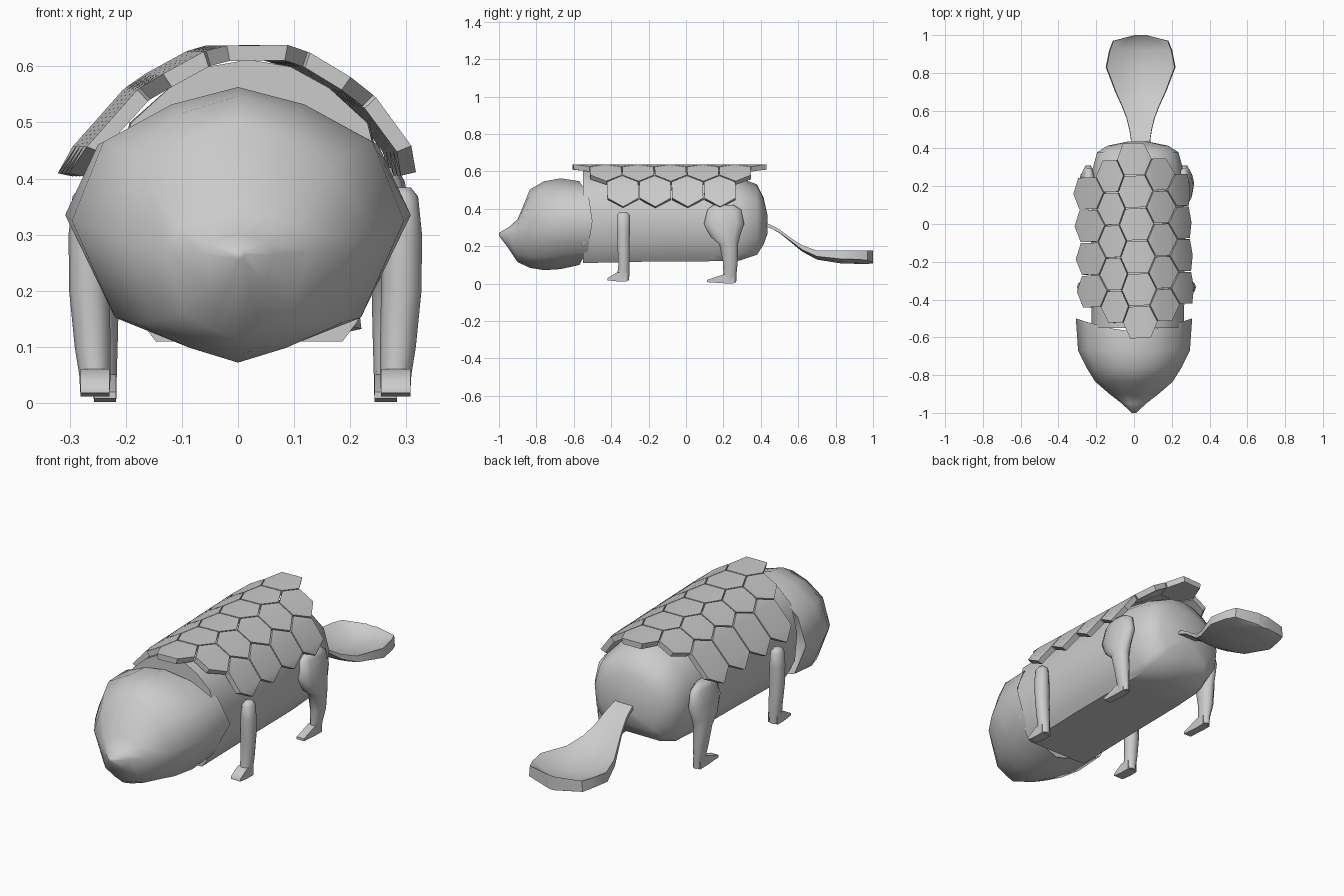
import bpy, bmesh, math
from mathutils import Vector

if "Cube" in bpy.data.objects:
    bpy.data.objects.remove(bpy.data.objects["Cube"])

grey = bpy.data.materials.new("plain_grey")
grey.diffuse_color = (0.6, 0.6, 0.6, 1)
grey.use_nodes = True
grey.node_tree.nodes["Principled BSDF"].inputs["Base Color"].default_value = grey.diffuse_color


def finish(bm, name, smooth=35):
    bmesh.ops.recalc_face_normals(bm, faces=bm.faces[:])
    me = bpy.data.meshes.new(name)
    bm.to_mesh(me)
    bm.free()
    ob = bpy.data.objects.new(name, me)
    bpy.context.collection.objects.link(ob)
    me.materials.append(grey)
    bpy.ops.object.select_all(action='DESELECT')
    ob.select_set(True)
    bpy.context.view_layer.objects.active = ob
    bpy.ops.object.shade_smooth_by_angle(angle=math.radians(smooth))
    return ob


def loft(bm, rings):
    """Skin equal-length rings of points and cap both ends."""
    vs = [[bm.verts.new(p) for p in r] for r in rings]
    n = len(rings[0])
    for a, b in zip(vs, vs[1:]):
        for i in range(n):
            j = (i + 1) % n
            bm.faces.new((a[i], a[j], b[j], b[i]))
    bm.faces.new(vs[0])
    bm.faces.new(vs[-1][::-1])


def mirrored(half):
    """Close a half profile that runs from top centre to bottom centre."""
    return half + [(-x, z) for x, z in half[-2:0:-1]]


# Body: flat-bottomed barrel with a rounded rear
section = mirrored([(0, 1), (.3, .95), (.58, .8), (.86, .55), (1, 0), (.95, -.55), (.78, -.87),
                    (.68, -1), (0, -1)])
bm = bmesh.new()
loft(bm, [[(.02 + x * w, y, (lo + hi) / 2 + z * (hi - lo) / 2) for x, z in section]
          for y, w, lo, hi in [(-.55, .245, .11, .612), (-.2, .248, .118, .61), (.15, .245, .12, .595),
                               (.29, .24, .125, .565), (.38, .215, .155, .53),
                               (.415, .16, .21, .46), (.437, .05, .27, .36)]])
finish(bm, "body", 50)

# Head: blunt pointed snout, back rim swept rearward at the sides, hollow behind
section = mirrored([(0, 1), (.4, .87), (.81, .59), (1, 0), (.74, -.7), (.34, -.89), (0, -1)])
bm = bmesh.new()
rings = []
for y, w, lo, mid, hi, sweep in [(-1, .012, .256, .265, .272, 0), (-.95, .065, .19, .265, .3, 0),
                                 (-.9, .13, .115, .27, .345, 0), (-.835, .205, .085, .29, .503, 0),
                                 (-.76, .252, .072, .31, .547, 0), (-.67, .296, .078, .325, .563, 0),
                                 (-.57, .308, .1, .335, .548, .07), (-.63, .25, .14, .335, .5, .03)]:
    rings.append([(x * w, y + sweep * abs(x) ** 1.5, mid + z * ((hi - mid) if z > 0 else (mid - lo)))
                  for x, z in section])
loft(bm, rings)
finish(bm, "head", 65)

# Shell: hexagonal plates wrapped over an arch, slightly turned about the vertical
# arch rows: distance in plate sides, sideways offset, height
ARCH = {1: [(0, 0, .638), (.5, .057, .638), (1, .097, .625), (2, .172, .58), (2.5, .218, .546),
            (3.5, .283, .457), (4, .294, .408)],
        -1: [(0, 0, .638), (.5, .055, .637), (1, .09, .627), (2, .165, .586), (2.5, .205, .56),
             (3.5, .298, .455), (4, .328, .406)]}
SIDE, PITCH, THICK, GAP = .1, .173, .028, .965


def on_arch(u, y, depth):
    s = 1 if u >= 0 else -1
    rows = ARCH[s]
    for (u0, x0, z0), (u1, x1, z1) in zip(rows, rows[1:]):
        if abs(u) <= u1 + 1e-6:
            t = (abs(u) - u0) / (u1 - u0)
            x, z = s * (x0 + t * (x1 - x0)), z0 + t * (z1 - z0)
            break
    inward = Vector((-x, 0, .34 - z)).normalized() * depth
    return Vector((.011 - .037 * y + x, y + .037 * x, z)) + inward


for name, col, count in [("shell_lower_left", -2, 4), ("shell_upper_left", -1, 5), ("shell_top", 0, 6),
                         ("shell_upper_right", 1, 5), ("shell_lower_right", 2, 4)]:
    bm = bmesh.new()
    for k in range(count):
        cy = -.088 + (k - (count - 1) / 2) * PITCH
        layers = []
        for depth in (0, THICK):
            layers.append([bm.verts.new(on_arch(col * 1.5 + GAP * math.cos(i * math.pi / 3),
                                                cy + GAP * SIDE * math.sin(i * math.pi / 3), depth))
                           for i in range(6)])
        for v in layers:  # flat middle with a bent tip on each side
            for f in ((1, 2, 4, 5), (0, 1, 5), (2, 3, 4)):
                bm.faces.new([v[i] for i in f])
        for i in range(6):
            j = (i + 1) % 6
            bm.faces.new((layers[0][i], layers[0][j], layers[1][j], layers[1][i]))
    finish(bm, name, 35)

# Legs: rounded columns, rear pair with wide hips; wedge feet pointing forward
# rows: z, centre y, half depth, centre x, half width
front = [(.384, -.335, .018, .28, .015), (.368, -.335, .036, .28, .028), (.3, -.335, .037, .28, .035),
         (.2, -.334, .034, .278, .036), (.1, -.332, .031, .272, .032), (.05, -.335, .034, .268, .028),
         (.016, -.337, .034, .268, .026)]
rear = [(.42, .2, .06, .25, .02), (.395, .205, .095, .252, .032), (.32, .203, .113, .256, .042),
        (.25, .21, .082, .262, .043), (.21, .228, .053, .264, .039), (.12, .237, .042, .26, .033),
        (.05, .235, .037, .252, .023), (.006, .235, .035, .25, .02)]
for name, rows, toe in [("front_leg", front, -.42), ("rear_leg", rear, .113)]:
    for s, side in [(1, "right"), (-1, "left")]:
        bm = bmesh.new()
        loft(bm, [[(.013 + s * (x + w * math.cos(a)), y + d * math.sin(a), z)
                   for a in (i * math.pi / 5 for i in range(10))] for z, y, d, x, w in rows])
        z, y, d, x, w = rows[-1]
        loft(bm, [[(.013 + s * (x + w * u), yy, zz) for u, zz in
                   [(-1, low), (1, low), (1, top), (-1, top)]]
                  for yy, low, top in [(toe, z + .002, z + .014), (y - .03, z - .004, z + .045),
                                       (y + .02, z - .004, z + .045)]])
        finish(bm, f"{name}_{side}", 60)

# Tail: thin neck widening to a scooped paddle with a raised rim all round
# rows: y, bottom z, half width, rim rise of underside, rim top z, floor z
rows = [(.41, .31, .05, 0, .33, .33), (.45, .298, .052, 0, .316, .316), (.5, .27, .06, .002, .29, .288),
        (.56, .222, .075, .006, .244, .24), (.62, .172, .098, .01, .206, .192),
        (.7, .128, .135, .018, .176, .15), (.83, .107, .185, .025, .177, .13),
        (.92, .105, .167, .025, .178, .134), (.97, .105, .147, .02, .178, .152),
        (1, .108, .03, .005, .178, .176)]
us = [-1, -.6, -.2, .2, .6, 1]
bm = bmesh.new()
loft(bm, [[(.035 + u * w, y, z + rise * u * u) for u in us] +
          [(.035 + u * w * .97, y, floor + (rim - floor) * u * u) for u in us[::-1]]
          for y, z, w, rise, rim, floor in rows])
finish(bm, "tail", 50)
